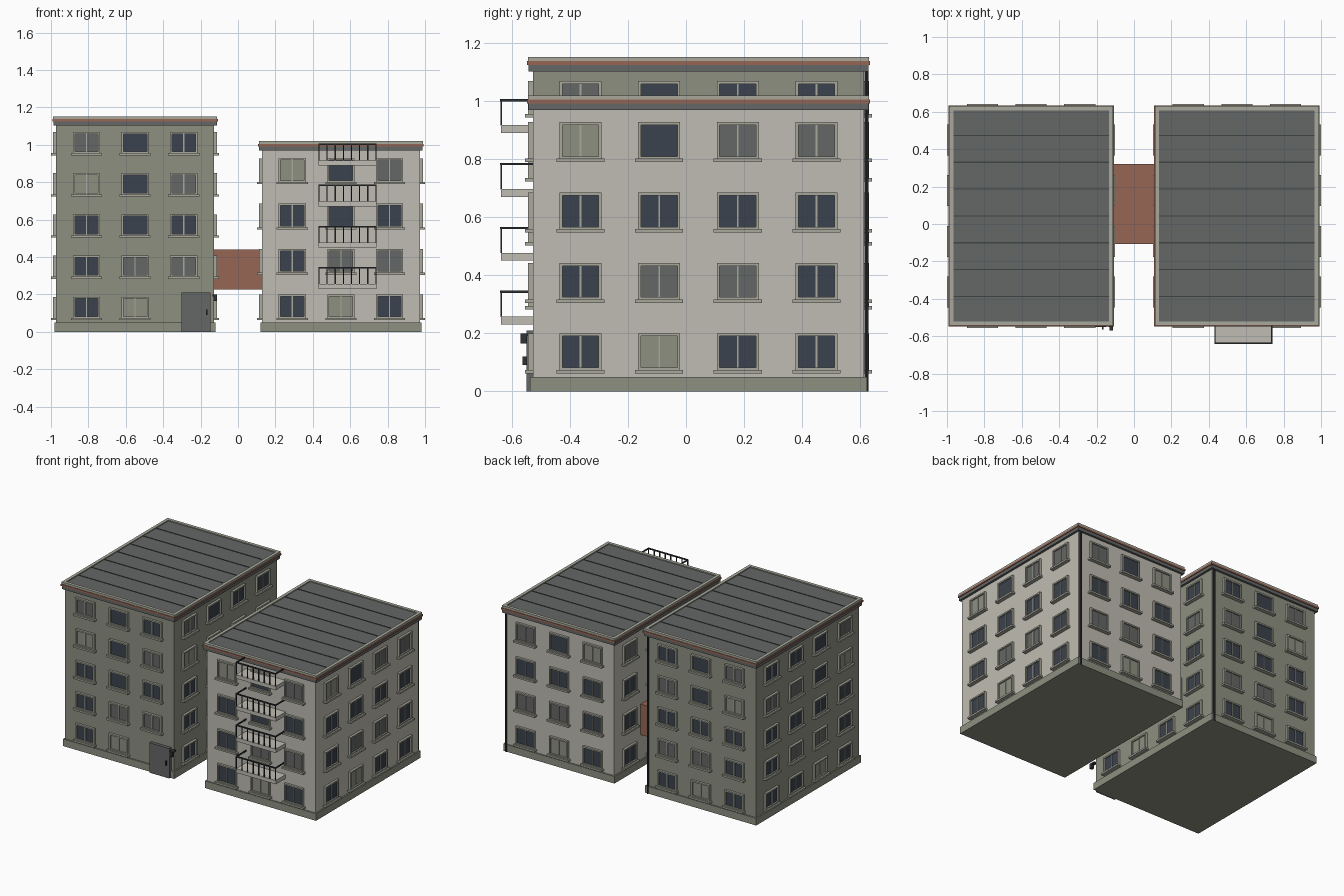
import bpy, bmesh
from mathutils import Matrix, Vector

if "Cube" in bpy.data.objects:
    bpy.data.objects.remove(bpy.data.objects["Cube"])


def mat(name, hexcol):
    c = [int(hexcol[i:i + 2], 16) / 255 for i in (0, 2, 4)]
    c = [v / 12.92 if v <= 0.04045 else ((v + 0.055) / 1.055) ** 2.4 for v in c]
    m = bpy.data.materials.new(name)
    m.diffuse_color = (*c, 1)
    m.use_nodes = True
    m.node_tree.nodes["Principled BSDF"].inputs["Base Color"].default_value = m.diffuse_color
    return m


LIGHT = mat("light plaster", "BFBCB2")
OLIVE = mat("olive plaster", "8E9081")
TRIM = mat("pale trim", "A9A99D")
ROOF = mat("slate grey", "646765")
DARK = mat("dark metal", "2E3234")
GLASS = mat("dark glass", "3B424D")
BRICK = mat("brick red", "966655")
SEAM = mat("roof seam", "3E4342")


def boxes(name, items, material):
    """One object made of boxes given as (x0, x1, y0, y1, z0, z1)."""
    bm = bmesh.new()
    for x0, x1, y0, y1, z0, z1 in items:
        size = Matrix.Diagonal((x1 - x0, y1 - y0, z1 - z0, 1))
        mid = Vector((x0 + x1, y0 + y1, z0 + z1)) / 2
        bmesh.ops.create_cube(bm, size=1, matrix=Matrix.Translation(mid) @ size)
    me = bpy.data.meshes.new(name)
    bm.to_mesh(me)
    bm.free()
    me.materials.append(material)
    ob = bpy.data.objects.new(name, me)
    bpy.context.collection.objects.link(ob)
    return ob


Y0, Y1 = -0.528, 0.614
YC = (Y0 + Y1) / 2
# Pane kinds per floor, bottom up: D dark glass, G grey blind, O olive curtain
PANES = ["DODD", "DGGD", "DDDD", "ODGG", "GDDD"]
KIND = {"D": GLASS, "G": ROOF, "O": OLIVE}


def building(tag, xc, floors, pitch, wall, win_z, win_h, skip):
    x0, x1 = xc - 0.422, xc + 0.422
    h = floors * pitch

    def ring(e, z0, z1):
        return (x0 - e, x1 + e, Y0 - e, Y1 + e, z0, z1)

    # Walls, plinth and roof edge
    boxes(tag + "_walls", [ring(0, 0.002, h + 0.01)], wall)
    boxes(tag + "_plinth", [ring(0.009, 0, 0.05)], OLIVE)
    boxes(tag + "_cornice", [ring(0.015, h, h + 0.024)], ROOF)
    boxes(tag + "_red_band", [ring(0.020, h + 0.022, h + 0.035)], BRICK)
    e, t = 0.016, 0.022
    a, b, c, d = x0 - e, x1 + e, Y0 - e, Y1 + e
    z0, z1 = h + 0.035, h + 0.05
    boxes(tag + "_parapet", [(a, b, c, c + t, z0, z1), (a, b, d - t, d, z0, z1),
                             (a, a + t, c + t, d - t, z0, z1),
                             (b - t, b, c + t, d - t, z0, z1)], TRIM)
    # Roof deck with seams
    boxes(tag + "_roof_deck", [(a + t, b - t, c + t, d - t, z0, h + 0.043)], ROOF)
    boxes(tag + "_roof_seams", [(a + t, b - t, YC + i * 0.1435 - 0.003, YC + i * 0.1435 + 0.003,
                                 h + 0.042, h + 0.046) for i in range(-3, 4)], SEAM)

    # Windows on all four sides
    frames, sills = [], []
    panes = {"D": [], "G": [], "O": []}
    for side in ("front", "back", "left", "right"):
        n, mid, step = (3, xc, 0.26) if side in ("front", "back") else (4, YC, 0.271)

        def put(u0, u1, depth, za, zb):
            if side == "front":
                return (u0, u1, Y0 - depth, Y0 + 0.003, za, zb)
            if side == "back":
                return (u0, u1, Y1 - 0.003, Y1 + depth, za, zb)
            if side == "left":
                return (x0 - depth, x0 + 0.003, u0, u1, za, zb)
            return (x1 - 0.003, x1 + depth, u0, u1, za, zb)

        for f in range(floors):
            for k in range(n):
                if (side, f, k) == skip:
                    continue
                u = mid + (k - (n - 1) / 2) * step
                za = f * pitch + win_z
                zb = za + win_h
                w, s = 0.0725, 0.010
                frames += [put(u - w, u - w + s, 0.016, za, zb),
                           put(u + w - s, u + w, 0.016, za, zb),
                           put(u - w + s, u + w - s, 0.016, za, za + s),
                           put(u - w + s, u + w - s, 0.016, zb - s, zb)]
                if not (k == 1 and f >= (2 if side == "front" else 3)):
                    frames.append(put(u - 0.003, u + 0.003, 0.010, za + s, zb - s))
                sills.append(put(u - 0.083, u + 0.083, 0.027, za - 0.010, za + 0.002))
                panes[PANES[f][k]].append(put(u - w + s, u + w - s, 0.006, za + s, zb - s))
    boxes(tag + "_window_frames", frames, TRIM)
    boxes(tag + "_window_sills", sills, TRIM)
    for kind, items in panes.items():
        boxes(tag + "_panes_" + kind.lower(), items, KIND[kind])

    # Drainpipe at the back corner
    bpy.ops.mesh.primitive_cylinder_add(vertices=8, radius=0.007, depth=h,
                                        location=(x1 - 0.012, Y1 + 0.008, h / 2))
    pipe = bpy.context.object
    pipe.name = tag + "_drainpipe"
    pipe.data.materials.append(DARK)


building("left_block", -0.55, 5, 0.2205, OLIVE, 0.072, 0.115, ("front", 0, 2))
building("right_block", 0.55, 4, 0.2425, LIGHT, 0.072, 0.128, None)

# Link corridor between the blocks
boxes("link_bridge", [(-0.13, 0.13, -0.108, 0.32, 0.225, 0.439)], BRICK)

# Balconies with railings
slabs, rails = [], []
bx0, bx1, by = 0.43, 0.74, -0.638
for i in range(4):
    z = 0.230 + i * 0.22
    top = z + 0.117
    slabs.append((bx0, bx1, by, Y0 + 0.003, z, z + 0.027))
    rails.append((bx0, bx1, by - 0.003, by + 0.005, top - 0.008, top))
    for x in (bx0, bx1 - 0.007):
        rails.append((x, x + 0.007, by + 0.005, Y0, top - 0.008, top))
    for k in range(8):
        x = bx0 + k * (bx1 - bx0 - 0.006) / 7
        rails.append((x, x + 0.006, by - 0.002, by + 0.004, z + 0.026, top - 0.007))
boxes("balcony_slabs", slabs, LIGHT)
boxes("balcony_rails", rails, DARK)

# Entrance door, handle and lamp
boxes("entrance_door", [(-0.302, -0.148, Y0 - 0.022, Y0 + 0.003, 0, 0.21)], ROOF)
boxes("door_handle", [(-0.172, -0.164, Y0 - 0.036, Y0 - 0.02, 0.09, 0.12)], DARK)
boxes("wall_lamp_bracket", [(-0.136, -0.112, Y0 - 0.024, Y0 + 0.003, 0.19, 0.2)], DARK)
boxes("wall_lamp", [(-0.132, -0.112, Y0 - 0.042, Y0 - 0.02, 0.165, 0.2)], DARK)
